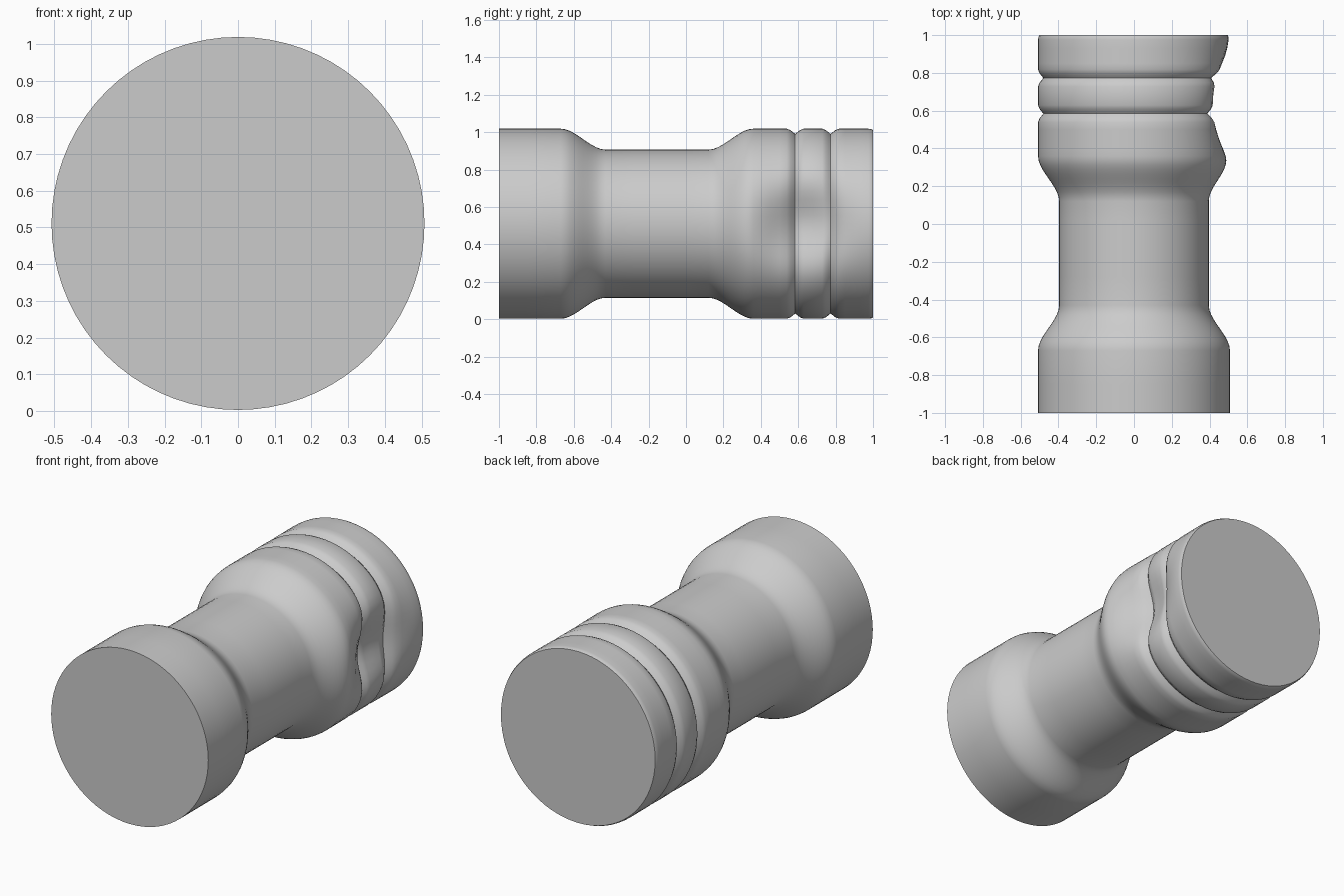
import bpy, bmesh, math

if "Cube" in bpy.data.objects:
    bpy.data.objects.remove(bpy.data.objects["Cube"])

SEG = 72
R, CZ = 0.508, 0.511      # outer radius, axis height
NECK = 0.396


def ease(a, b, t):
    return a + (b - a) * (t * t * (3 - 2 * t))


# profile along y: (y, radius)
profile = [(-1.0, R), (-0.85, R)]
N = 10
profile += [(-0.67 + 0.24 * i / N, ease(R, NECK, i / N)) for i in range(N + 1)]
profile += [(y, NECK) for y in (-0.28, -0.13, 0.02)]
profile += [(0.12 + 0.24 * i / N, ease(NECK, R, i / N)) for i in range(N + 1)]
profile += [(0.40, R), (0.45, R), (0.50, R)]
for g in (0.584, 0.773):  # two V-shaped grooves
    profile += [(g - 0.045, R), (g - 0.025, R - 0.008), (g - 0.01, R - 0.02),
                (g, R - 0.028),
                (g + 0.01, R - 0.02), (g + 0.025, R - 0.008), (g + 0.045, R)]
    if g < 0.6:
        profile.append((0.679, R))
profile += [(0.85, R), (0.89, R), (0.93, R), (0.975, R), (0.99, R - 0.002), (1.0, R - 0.007)]


def dent(x, y, z):
    """Inward push of the shallow hollow on the right side."""
    if x <= 0:
        return 0
    return 0.14 * math.exp(-((z - 0.51) / 0.2) ** 2 - ((y - 0.63) / 0.2) ** 2)


# turned body
bm = bmesh.new()
rings = []
for y, r in profile:
    ring = []
    for k in range(SEG):
        a = 2 * math.pi * k / SEG
        x, z = r * math.cos(a), CZ + r * math.sin(a)
        ring.append(bm.verts.new((x - dent(x, y, z), y, z)))
    rings.append(ring)
for p, q in zip(rings, rings[1:]):
    for k in range(SEG):
        j = (k + 1) % SEG
        bm.faces.new((p[k], p[j], q[j], q[k]))
bm.faces.new(rings[0])
bm.faces.new(rings[-1])
bmesh.ops.recalc_face_normals(bm, faces=bm.faces)
me = bpy.data.meshes.new("turned_body")
bm.to_mesh(me)
bm.free()

body = bpy.data.objects.new("turned_body", me)
bpy.context.collection.objects.link(body)
grey = bpy.data.materials.new("plain grey")
grey.diffuse_color = (0.6, 0.6, 0.6, 1)
grey.use_nodes = True
grey.node_tree.nodes["Principled BSDF"].inputs["Base Color"].default_value = grey.diffuse_color
me.materials.append(grey)

bpy.context.view_layer.objects.active = body
body.select_set(True)
bpy.ops.object.shade_smooth_by_angle(angle=math.radians(35))
